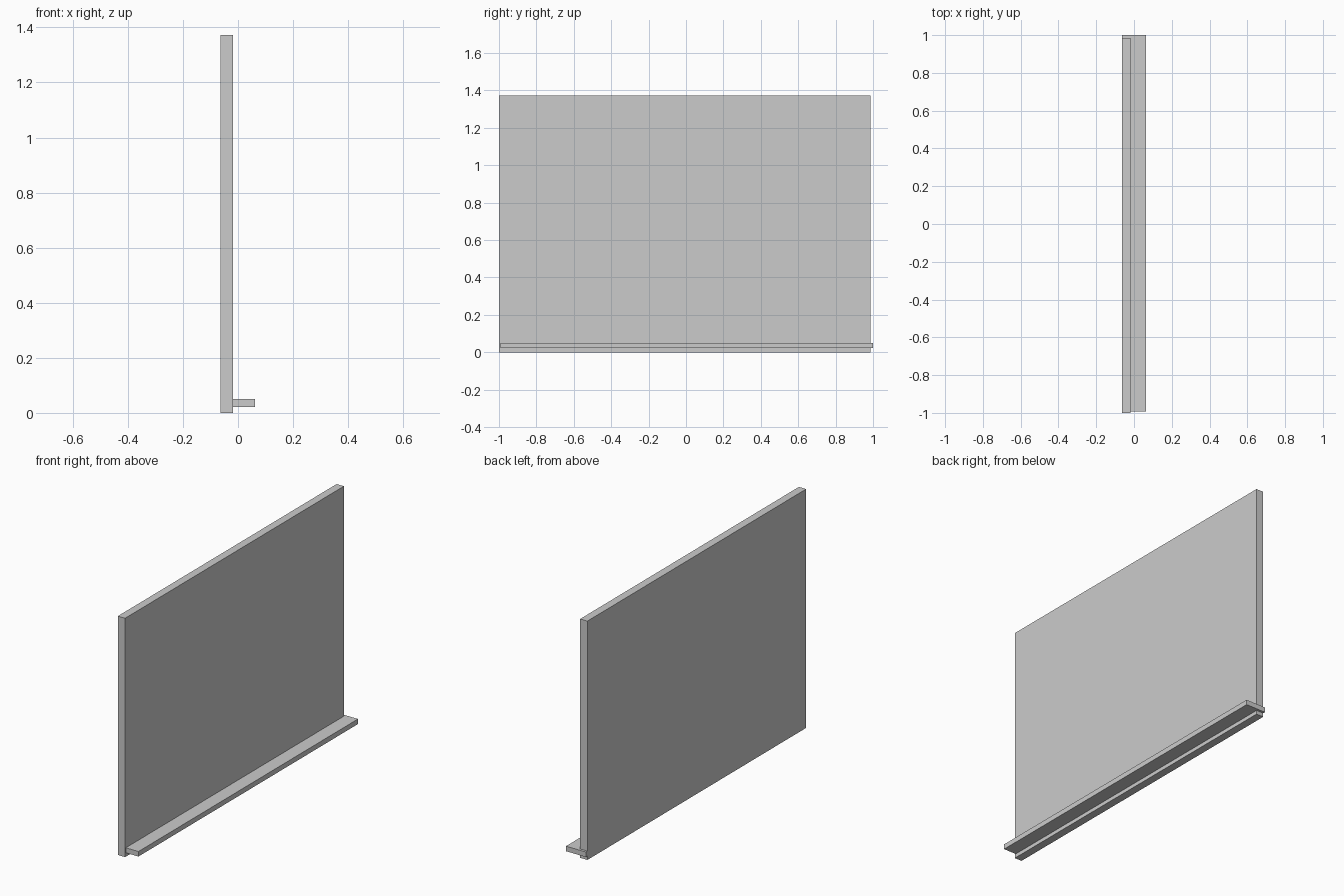
import bpy

if "Cube" in bpy.data.objects:
    bpy.data.objects.remove(bpy.data.objects["Cube"])


def box(name, lo, hi):
    """Axis-aligned box between two corners."""
    centre = [(a + b) / 2 for a, b in zip(lo, hi)]
    bpy.ops.mesh.primitive_cube_add(size=1, location=centre)
    ob = bpy.context.object
    ob.name = name
    ob.scale = [b - a for a, b in zip(lo, hi)]
    bpy.ops.object.transform_apply(location=False, rotation=False, scale=True)
    return ob


# Upright panel
box("board", (-0.0635, -1.0, 0.0), (-0.0175, 0.986, 1.372))

# Ledge running through the panel foot, flush with its back, offset along y
box("tray", (-0.0633, -0.993, 0.022), (0.0625, 1.0, 0.051))
